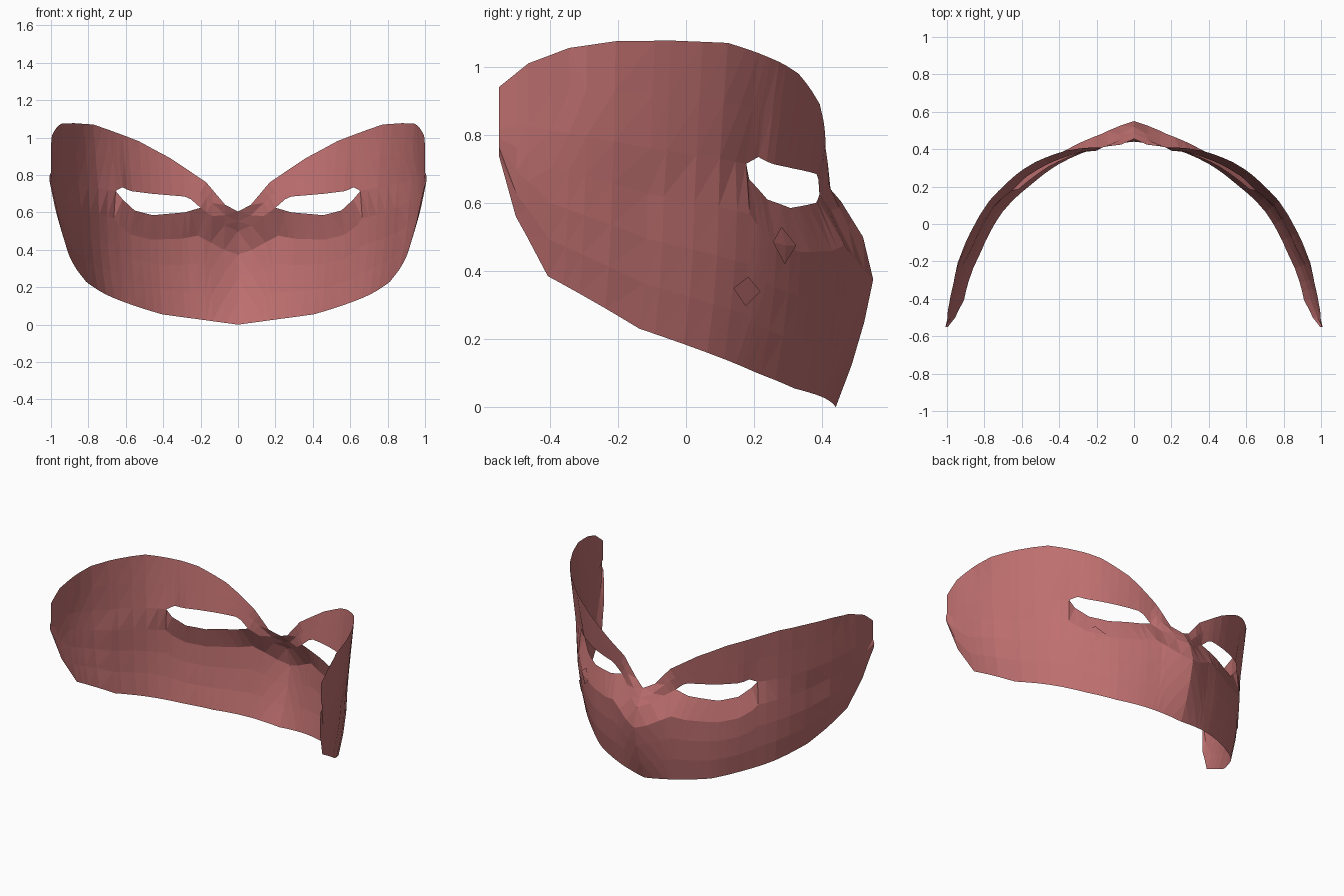
import bpy, bmesh
from math import sin, cos, pi, radians

cube = bpy.data.objects.get("Cube")
if cube:
    bpy.data.objects.remove(cube, do_unlink=True)

red = bpy.data.materials.new("dusty red")
red.use_nodes = True
red.diffuse_color = (0.52, 0.16, 0.16, 1)
red.node_tree.nodes["Principled BSDF"].inputs["Base Color"].default_value = red.diffuse_color

AXIS_Y = -0.55  # the shell wraps around a vertical axis here

# Guide curves: (angle from the nose, height, radius)
BOTTOM = [(0, 0, .99), (13, .03, .975), (25, .055, .958), (36, .1, .938), (48, .155, .935),
          (63, .23, .912), (81, .385, .92), (87, .56, .957), (90, .74, .995)]
TOP = [(0, .605, 1.005), (4, .64, .977), (10, .76, .975), (21, .89, 1.01), (31, .98, 1.027),
       (36, 1.01, 1.03), (43, 1.045, 1.026), (49, 1.07, 1.026), (60, 1.077, 1.01),
       (70, 1.075, 1.003), (78, 1.055, .99), (85, 1.01, .999), (90, .94, 1)]
EYE_LOW = [(0, .5, 1.07), (4, .53, 1.03), (8, .58, .985), (12, .625, .963), (17, .6, .975),
           (28, .585, .97), (35, .61, .963), (40, .67, .96), (42, .715, .978),
           (49, .73, .99), (63, .76, .985), (90, .84, 1)]
EYE_HIGH = EYE_LOW[:4] + [(15, .67, .972), (17, .685, .976), (28, .7, .985),
                          (36, .715, .988), (39, .735, .981)] + EYE_LOW[8:]
CHEEK_RADIUS = [(0, 1.1), (10, 1.044), (20, 1.015), (30, 1), (45, .99), (63, .965), (90, 1)]
COLUMNS = [0, 4, 8, 10, 12, 15, 17, 21, 25, 28, 31, 35, 37, 39, 40, 42, 45, 49,
           54, 60, 63, 70, 75, 78, 81, 85, 87, 90]
EYE_INNER, EYE_OUTER = 12, 42


def sample(curve, a):
    """Linear interpolation along a guide curve."""
    for p, q in zip(curve, curve[1:]):
        if a <= q[0]:
            t = (a - p[0]) / max(q[0] - p[0], 1e-6)
            return [u + (v - u) * t for u, v in zip(p[1:], q[1:])]
    return list(curve[-1][1:])


def column(a):
    """Heights and radii from the lower rim to the upper rim."""
    (zb, rb), (zl, rl) = sample(BOTTOM, a), sample(EYE_LOW, a)
    (zh, rh), (zt, rt) = sample(EYE_HIGH, a), sample(TOP, a)
    zc, rc = zb + (zl - zb) * .75, sample(CHEEK_RADIUS, a)[0]
    rows = []
    for k in range(4):
        t = k / 3
        rows.append((zb + (zc - zb) * t, rb + (rc - rb) * t + .012 * sin(pi * t)))
    rows += [(zl, rl), (zh, rh), ((zh + zt) / 2, (rh + rt) / 2), (zt, rt)]
    return rows


def place(a, z, r):
    return (r * sin(radians(a)), AXIS_Y + r * cos(radians(a)), z)


def make_object(name, bm):
    mesh = bpy.data.meshes.new(name)
    bm.to_mesh(mesh)
    bm.free()
    mesh.materials.append(red)
    obj = bpy.data.objects.new(name, mesh)
    bpy.context.collection.objects.link(obj)
    return obj


# Mask shell: one half, with the eye opening left out, then mirrored
bm = bmesh.new()
grid = [[bm.verts.new(place(a, z, r)) for z, r in column(a)] for a in COLUMNS]
for i, a in enumerate(COLUMNS[:-1]):
    for j in range(len(grid[0]) - 1):
        if j == 4:  # lower and upper eye lines meet outside the opening
            continue
        bm.faces.new((grid[i][j], grid[i][j + 1], grid[i + 1][j + 1], grid[i + 1][j]))
bmesh.ops.remove_doubles(bm, verts=bm.verts, dist=.0005)
bmesh.ops.triangulate(bm, faces=bm.faces)
shell = make_object("mask_shell", bm)
mirror = shell.modifiers.new("mirror", "MIRROR")
mirror.use_clip = True
mirror.merge_threshold = .001


# Small diamond plates lying on the cheeks
def cheek_plate(name, a, z, half_angle, half_height, side):
    bm = bmesh.new()

    def point(da, dz):
        profile = [(h, r) for h, r in column(a + da)]
        x, y, h = place(a + da, z + dz, sample(profile, z + dz)[0] + .007)
        return bm.verts.new((side * x, y, h))

    center = point(0, 0)
    rim = [point(0, half_height), point(half_angle, .01), point(0, -half_height), point(-half_angle, 0)]
    for k in range(4):
        bm.faces.new((center, rim[k], rim[(k + 1) % 4])[::side])
    make_object(name, bm)


cheek_plate("left_lower_cheek_plate", 42, .34, 3.2, .043, 1)
cheek_plate("right_lower_cheek_plate", 42, .34, 3.2, .043, -1)
cheek_plate("left_upper_cheek_plate", 33, .475, 3.5, .055, 1)
